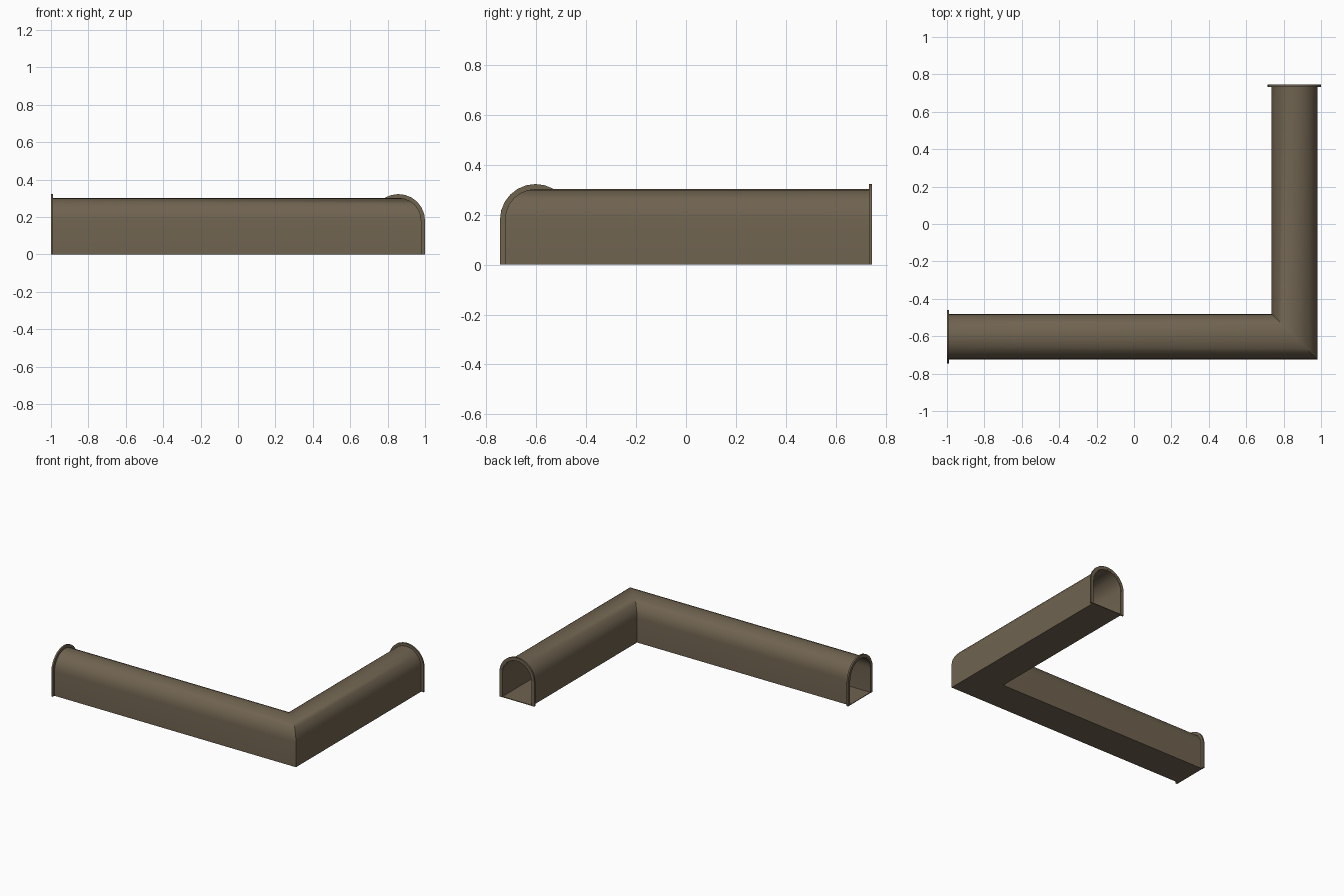
import bpy, bmesh, math

if "Cube" in bpy.data.objects:
    bpy.data.objects.remove(bpy.data.objects["Cube"])

CX, CY = 0.8575, -0.6025      # centre lines of the two tunnel legs
R, SPRING = 0.1225, 0.18      # arch radius and height where the arch starts
END_X, END_Y = -1.0, 0.745
LIP, LIP_DEPTH = 0.02, 0.012

mat = bpy.data.materials.new("drab brown")
mat.diffuse_color = (0.160, 0.125, 0.080, 1)
mat.use_nodes = True
mat.node_tree.nodes["Principled BSDF"].inputs["Base Color"].default_value = mat.diffuse_color


def arch(r, steps=12):
    """Open arch profile as (sideways offset, height)."""
    pts = [(r, 0.0)]
    for i in range(steps + 1):
        a = math.pi * i / steps
        pts.append((r * math.cos(a), SPRING + r * math.sin(a)))
    return pts + [(-r, 0.0)]


def finish(name, bm):
    bmesh.ops.recalc_face_normals(bm, faces=bm.faces)
    me = bpy.data.meshes.new(name)
    bm.to_mesh(me)
    bm.free()
    me.materials.append(mat)
    ob = bpy.data.objects.new(name, me)
    bpy.context.collection.objects.link(ob)
    bpy.ops.object.select_all(action='DESELECT')
    ob.select_set(True)
    bpy.context.view_layer.objects.active = ob
    bpy.ops.object.shade_smooth_by_angle(angle=math.radians(35))
    return ob


def leg_x(d, z, x):
    return (x, CY + d, z)


def leg_y(d, z, y):
    return (CX - d, y, z)


def bridge(bm, a, b):
    n = len(a)
    for i in range(n):
        j = (i + 1) % n
        bm.faces.new((a[i], a[j], b[j], b[i]))


# Tunnel tube: outer and inner skins swept round a mitred corner, floor included
bm = bmesh.new()
WALL = 0.005
outer = arch(R)
inner = [(d, max(z, WALL)) for d, z in arch(R - WALL)]
skins = []
for prof in (outer, inner):
    rings = [[bm.verts.new(leg_x(d, z, END_X + 0.001)) for d, z in prof],
             [bm.verts.new((CX - d, CY + d, z)) for d, z in prof],
             [bm.verts.new(leg_y(d, z, END_Y - 0.001)) for d, z in prof]]
    bridge(bm, rings[0], rings[1])
    bridge(bm, rings[1], rings[2])
    skins.append(rings)
for k in (0, 2):
    bridge(bm, skins[0][k], skins[1][k])
finish("tunnel_tube", bm)


# Arched lips round both openings
def lip(name, place, t0, t1):
    bm = bmesh.new()
    loop = arch(R + LIP) + arch(R)[::-1]
    a = [bm.verts.new(place(d, z, t0)) for d, z in loop]
    b = [bm.verts.new(place(d, z, t1)) for d, z in loop]
    bridge(bm, a, b)
    n = len(loop)
    for ring in (a, b):
        for i in range(n // 2 - 1):
            bm.faces.new((ring[i], ring[i + 1], ring[n - 2 - i], ring[n - 1 - i]))
    finish(name, bm)


lip("left_opening_lip", leg_x, END_X, END_X + LIP_DEPTH)
lip("back_opening_lip", leg_y, END_Y, END_Y - LIP_DEPTH)
